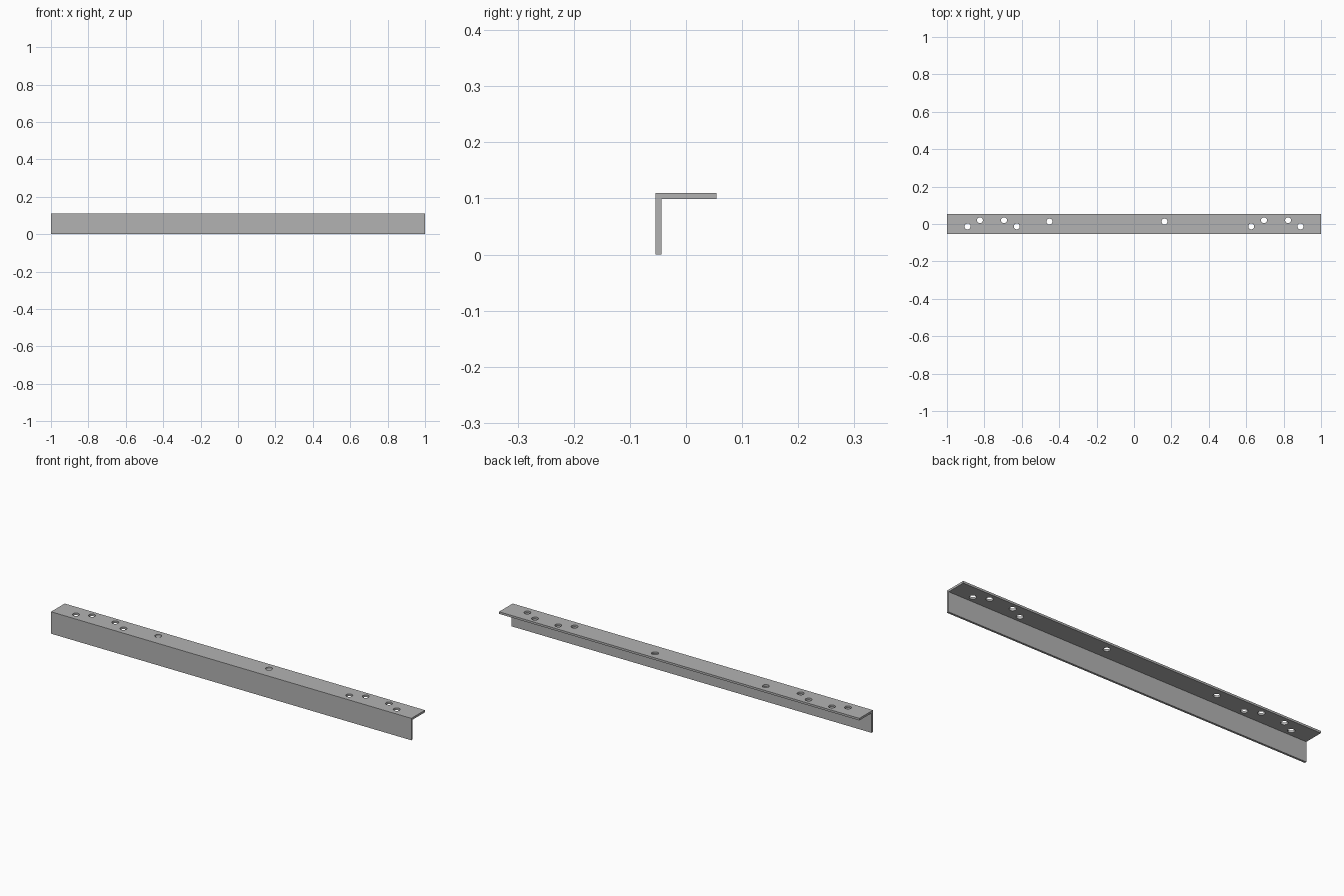
import bpy
import bmesh
from mathutils import Matrix, Vector

if "Cube" in bpy.data.objects:
    bpy.data.objects.remove(bpy.data.objects["Cube"], do_unlink=True)

HALF_LENGTH, HALF_DEPTH, HEIGHT, WALL = 1.0, 0.054, 0.11, 0.0105
HOLE_RADIUS = 0.016

steel = bpy.data.materials.new("grey steel")
steel.use_nodes = True
grey = (0.45, 0.45, 0.45, 1)
steel.diffuse_color = grey
steel.node_tree.nodes["Principled BSDF"].inputs["Base Color"].default_value = grey


def make_object(name, bm):
    bmesh.ops.recalc_face_normals(bm, faces=bm.faces)
    mesh = bpy.data.meshes.new(name)
    bm.to_mesh(mesh)
    bm.free()
    mesh.materials.append(steel)
    obj = bpy.data.objects.new(name, mesh)
    bpy.context.collection.objects.link(obj)
    return obj


# Angle bar: L profile extruded along its length
front, back = -HALF_DEPTH, HALF_DEPTH
profile = [(front, 0), (front + WALL, 0), (front + WALL, HEIGHT - WALL),
           (back, HEIGHT - WALL), (back, HEIGHT), (front, HEIGHT)]
bm = bmesh.new()
section = bm.faces.new([bm.verts.new((-HALF_LENGTH, y, z)) for y, z in profile])
extruded = bmesh.ops.extrude_face_region(bm, geom=[section], use_keep_orig=True)
moved = [g for g in extruded["geom"] if isinstance(g, bmesh.types.BMVert)]
bmesh.ops.translate(bm, verts=moved, vec=Vector((2 * HALF_LENGTH, 0, 0)))
angle_bar = make_object("angle_bar", bm)

# Bolt holes through the top flange: a mirrored group at each end, two between
holes = [(side * x, y) for side in (-1, 1)
         for x, y in ((0.89, -0.013), (0.824, 0.02), (0.695, 0.02), (0.627, -0.013))]
holes += [(-0.452, 0.013), (0.163, 0.013)]
bm = bmesh.new()
for x, y in holes:
    bmesh.ops.create_cone(bm, cap_ends=True, segments=24, radius1=HOLE_RADIUS,
                          radius2=HOLE_RADIUS, depth=0.04,
                          matrix=Matrix.Translation((x, y, HEIGHT - WALL / 2)))
cutter = make_object("hole_cutter", bm)
cutter.hide_render = True

# Cut the holes, then discard the cutter
cut = angle_bar.modifiers.new("holes", 'BOOLEAN')
cut.operation = 'DIFFERENCE'
cut.solver = 'EXACT'
cut.object = cutter
bpy.ops.object.select_all(action='DESELECT')
bpy.context.view_layer.objects.active = angle_bar
angle_bar.select_set(True)
bpy.ops.object.modifier_apply(modifier=cut.name)
bpy.data.objects.remove(cutter, do_unlink=True)
bpy.ops.object.shade_smooth_by_angle()
